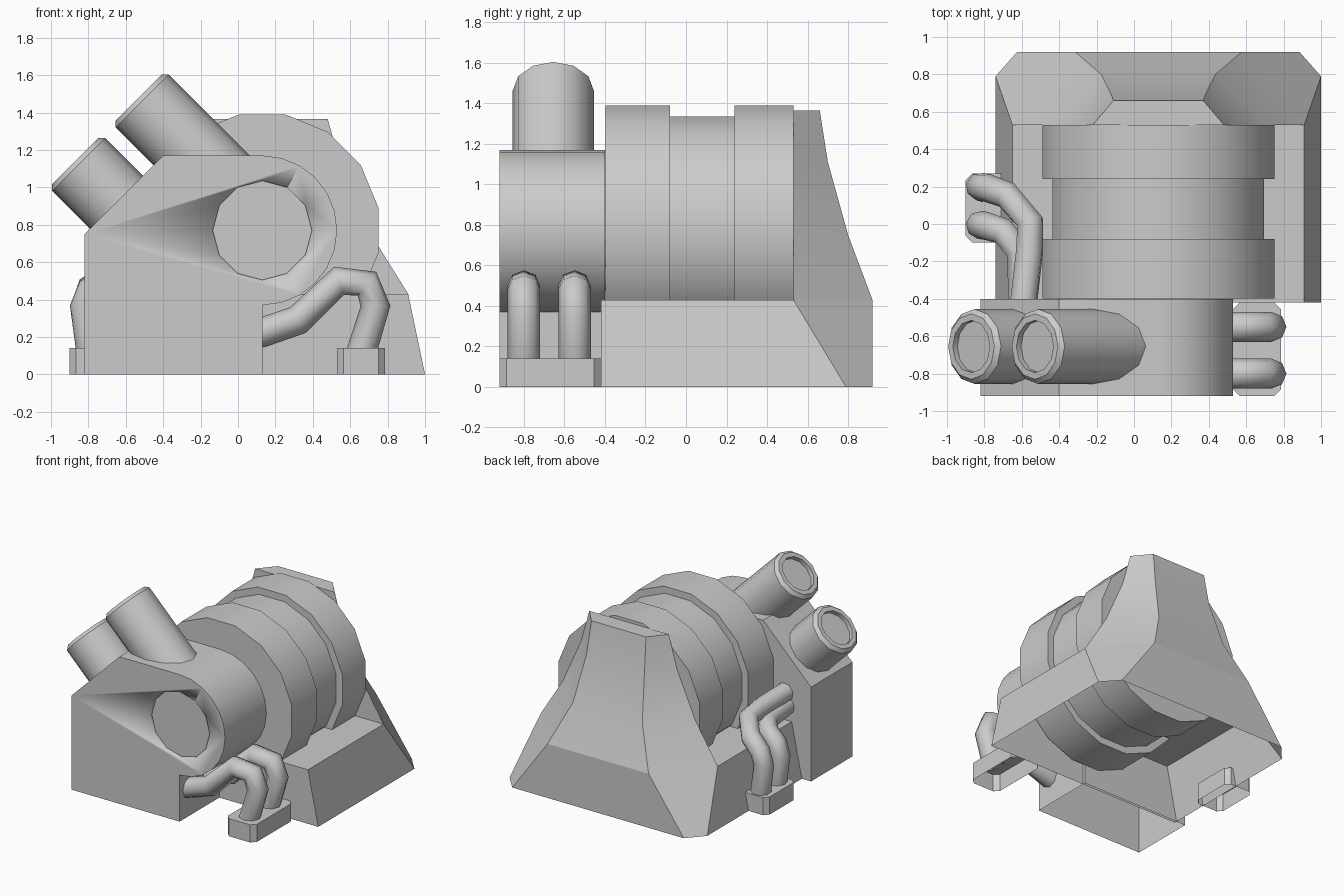
import bpy, bmesh
from math import pi, cos, sin, radians
from mathutils import Vector

if "Cube" in bpy.data.objects:
    bpy.data.objects.remove(bpy.data.objects["Cube"])

CX, CZ = 0.13, 0.77          # axis of the big drum


def finish(name, bm, smooth=True):
    bmesh.ops.recalc_face_normals(bm, faces=bm.faces[:])
    me = bpy.data.meshes.new(name)
    bm.to_mesh(me)
    bm.free()
    ob = bpy.data.objects.new(name, me)
    bpy.context.collection.objects.link(ob)
    activate(ob)
    if smooth:
        bpy.ops.object.shade_smooth_by_angle(angle=radians(35))
    return ob


def activate(ob):
    bpy.ops.object.select_all(action='DESELECT')
    ob.select_set(True)
    bpy.context.view_layer.objects.active = ob


def loft(name, rings, caps=(True, True), smooth=True):
    """Skin a list of closed rings of equal length."""
    bm = bmesh.new()
    vs = [[bm.verts.new(p) for p in ring] for ring in rings]
    n = len(vs[0])
    for a, b in zip(vs, vs[1:]):
        for i in range(n):
            j = (i + 1) % n
            bm.faces.new((a[i], a[j], b[j], b[i]))
    if caps[0]:
        bm.faces.new(vs[0])
    if caps[1]:
        bm.faces.new(vs[-1])
    return finish(name, bm, smooth)


def lathe(name, origin, direction, profile, sides, phase=0.0):
    """Turn (radius, distance) points about an axis."""
    q = Vector(direction).to_track_quat('Z', 'Y')
    rings = []
    for r, d in profile:
        rings.append([Vector(origin) + q @ Vector((r * cos(phase + 2 * pi * i / sides),
                                                   r * sin(phase + 2 * pi * i / sides), d))
                      for i in range(sides)])
    return loft(name, rings)


def open_bottom(ob):
    bm = bmesh.new()
    bm.from_mesh(ob.data)
    low = [f for f in bm.faces if all(v.co.z < 0.001 for v in f.verts)]
    bmesh.ops.delete(bm, geom=low, context='FACES')
    bm.to_mesh(ob.data)
    bm.free()


def pipe(name, points, radius=0.08):
    cu = bpy.data.curves.new(name, 'CURVE')
    cu.dimensions = '3D'
    cu.bevel_depth = radius
    cu.bevel_resolution = 2
    sp = cu.splines.new('POLY')
    sp.points.add(len(points) - 1)
    for p, co in zip(sp.points, points):
        p.co = (*co, 1)
    ob = bpy.data.objects.new(name, cu)
    bpy.context.collection.objects.link(ob)
    activate(ob)
    bpy.ops.object.convert(target='MESH')
    bpy.ops.object.shade_smooth_by_angle(angle=radians(60))


def foot(name, x0, x1, y0, y1, h=0.14, c=0.035):
    """Small open-bottomed box with clipped corners."""
    plan = [(x0 + c, y0), (x1 - c, y0), (x1, y0 + c), (x1, y1 - c),
            (x1 - c, y1), (x0 + c, y1), (x0, y1 - c), (x0, y0 + c)]
    loft(name, [[(x, y, z) for x, y in plan] for z in (0, h)], (False, True), False)


# front housing: angled shoulder on the left, half-round on the right
outline = [(-0.82, 0), (-0.82, 0.75), (-0.40, 1.17)]
outline += [(CX + 0.4 * sin(a * pi / 12), CZ + 0.4 * cos(a * pi / 12)) for a in range(13)]
outline += [(CX, 0)]
housing = loft("front_housing", [[(x, y, z) for x, z in outline] for y in (-0.92, -0.40)])

# round recess in the housing front
cutter = lathe("recess_cutter", (CX, -1.0, CZ), (0, 1, 0), [(0.265, 0), (0.265, 0.11)], 12)
cutter.hide_render = True
mod = housing.modifiers.new("recess", 'BOOLEAN')
mod.operation = 'DIFFERENCE'
mod.solver = 'EXACT'
mod.object = cutter
activate(housing)
bpy.ops.object.modifier_apply(modifier=mod.name)
bpy.data.objects.remove(cutter)
open_bottom(housing)

# grooved drum
R, r = 0.62 / cos(pi / 16), 0.565 / cos(pi / 16)
lathe("drum", (CX, 0, CZ), (0, 1, 0),
      [(R, -0.397), (R, -0.08), (r, -0.08), (r, 0.24), (R, 0.24), (R, 0.53)], 16, pi / 16)

# skirt base: (z, side half-width, side corner y, back half-width, back y)
rings = []
for z, f, yf, b, yb in [(0, 0.87, 0.79, 0.755, 0.92), (0.43, 0.78, 0.53, 0.445, 0.92)]:
    half = [(f, -0.42), (f, yf), (b, yb)]
    rings.append([(CX + x, y, z) for x, y in half] +
                 [(CX - x, y, z) for x, y in reversed(half)])
loft("base_skirt", rings, (False, True))

# flared back cover: (z, front half-width, back half-width, back y)
rings = []
for z, f, b, yb in [(0.43, 0.78, 0.445, 0.92), (0.75, 0.58, 0.305, 0.80),
                    (1.11, 0.42, 0.255, 0.70), (1.365, 0.35, 0.24, 0.66)]:
    half = [(f, 0.53), (b, yb)]
    rings.append([(CX + x, y, z) for x, y in half] +
                 [(CX - x, y, z) for x, y in reversed(half)])
loft("back_cover", rings, (False, True))

# angled exhaust stacks with recessed ends
for name, end, length in (("upper_stack", (-0.53, -0.655, 1.48), 0.78),
                          ("lower_stack", (-0.87, -0.655, 1.14), 0.55)):
    lathe(name, end, (-1, 0, 1),
          [(0.2, -length), (0.2, -0.025), (0.175, 0), (0.14, 0), (0.14, -0.035)], 12)

# right side pipes and their foot
right_path = [(0.05, 0.21), (0.13, 0.225), (0.32, 0.29), (0.54, 0.50),
              (0.69, 0.485), (0.735, 0.365), (0.66, 0.12)]
for i, y in enumerate((-0.80, -0.55)):
    pipe(f"right_pipe_{i + 1}", [(x, y, z) for x, z in right_path])
foot("right_pipe_foot", 0.53, 0.785, -0.92, -0.42)

# left side pipes and their foot
pipe("left_pipe_1", [(-0.79, 0.19, 0.12), (-0.825, 0.20, 0.36), (-0.79, 0.195, 0.46), (-0.68, 0.155, 0.53),
                     (-0.555, 0.01, 0.59), (-0.56, -0.16, 0.62), (-0.59, -0.42, 0.65)], 0.075)
pipe("left_pipe_2", [(-0.79, -0.01, 0.12), (-0.825, -0.005, 0.36), (-0.79, -0.01, 0.45), (-0.70, -0.04, 0.50),
                     (-0.61, -0.15, 0.52), (-0.60, -0.42, 0.55)], 0.075)
foot("left_pipe_foot", -0.90, -0.66, -0.10, 0.27)
